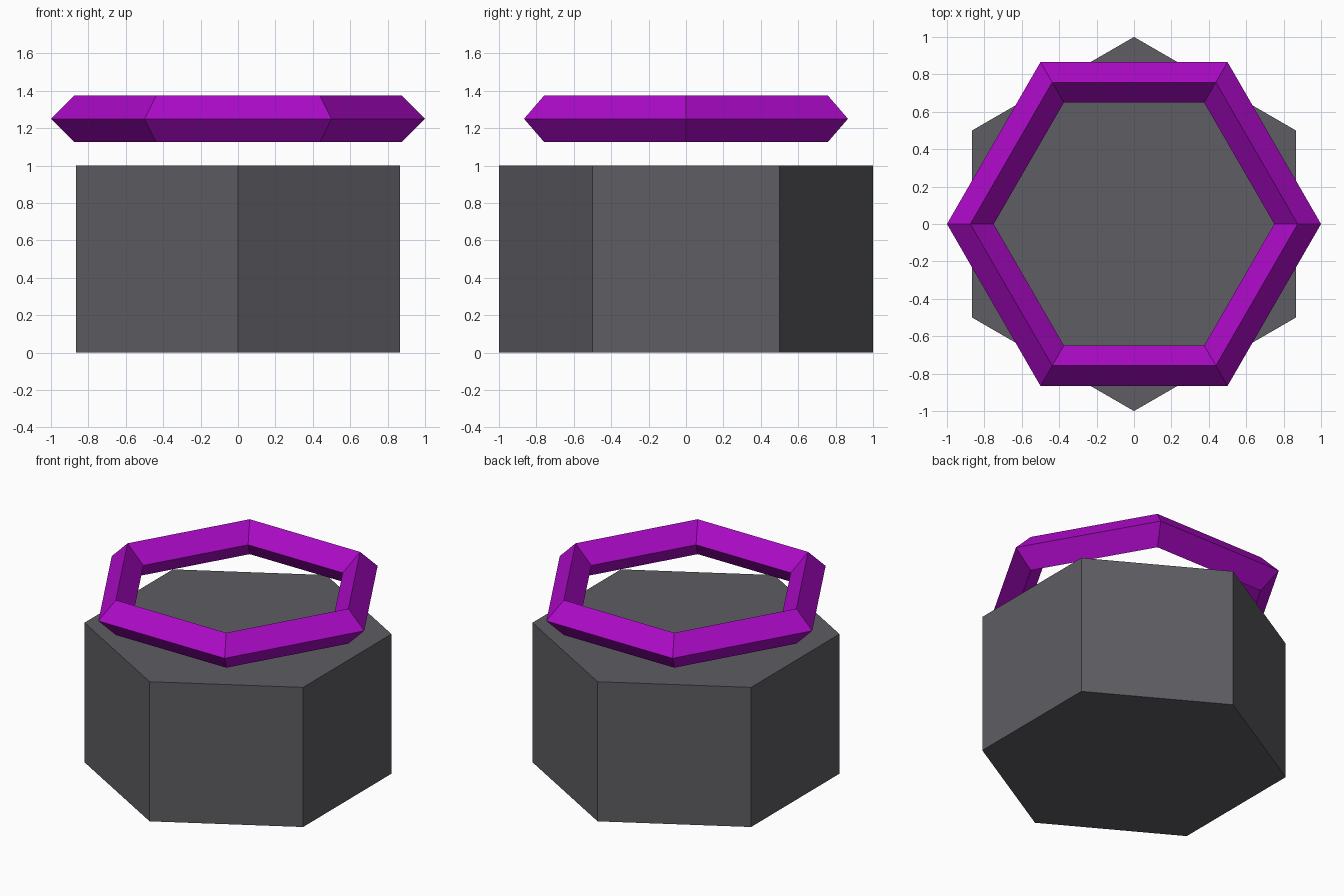
import bpy

if "Cube" in bpy.data.objects:
    bpy.data.objects.remove(bpy.data.objects["Cube"])


def make_material(name, rgb):
    mat = bpy.data.materials.new(name)
    mat.diffuse_color = (*rgb, 1.0)
    mat.use_nodes = True
    mat.node_tree.nodes["Principled BSDF"].inputs["Base Color"].default_value = mat.diffuse_color
    return mat


def finish(name, mat):
    obj = bpy.context.object
    obj.name = name
    obj.data.materials.clear()
    obj.data.materials.append(mat)
    bpy.ops.object.shade_flat()


grey = make_material("dark grey", (0.11, 0.11, 0.125))
purple = make_material("purple", (0.41, 0.003, 0.57))

# Hexagonal base, corners on the y axis
bpy.ops.mesh.primitive_cylinder_add(vertices=6, radius=1.0, depth=1.0,
                                    location=(0, 0, 0.5))
finish("base", grey)

# Floating hexagonal ring with a diamond cross-section, corners on the x axis
bpy.ops.mesh.primitive_torus_add(major_segments=6, minor_segments=4,
                                 major_radius=0.875, minor_radius=0.125,
                                 location=(0, 0, 1.25))
finish("ring", purple)
